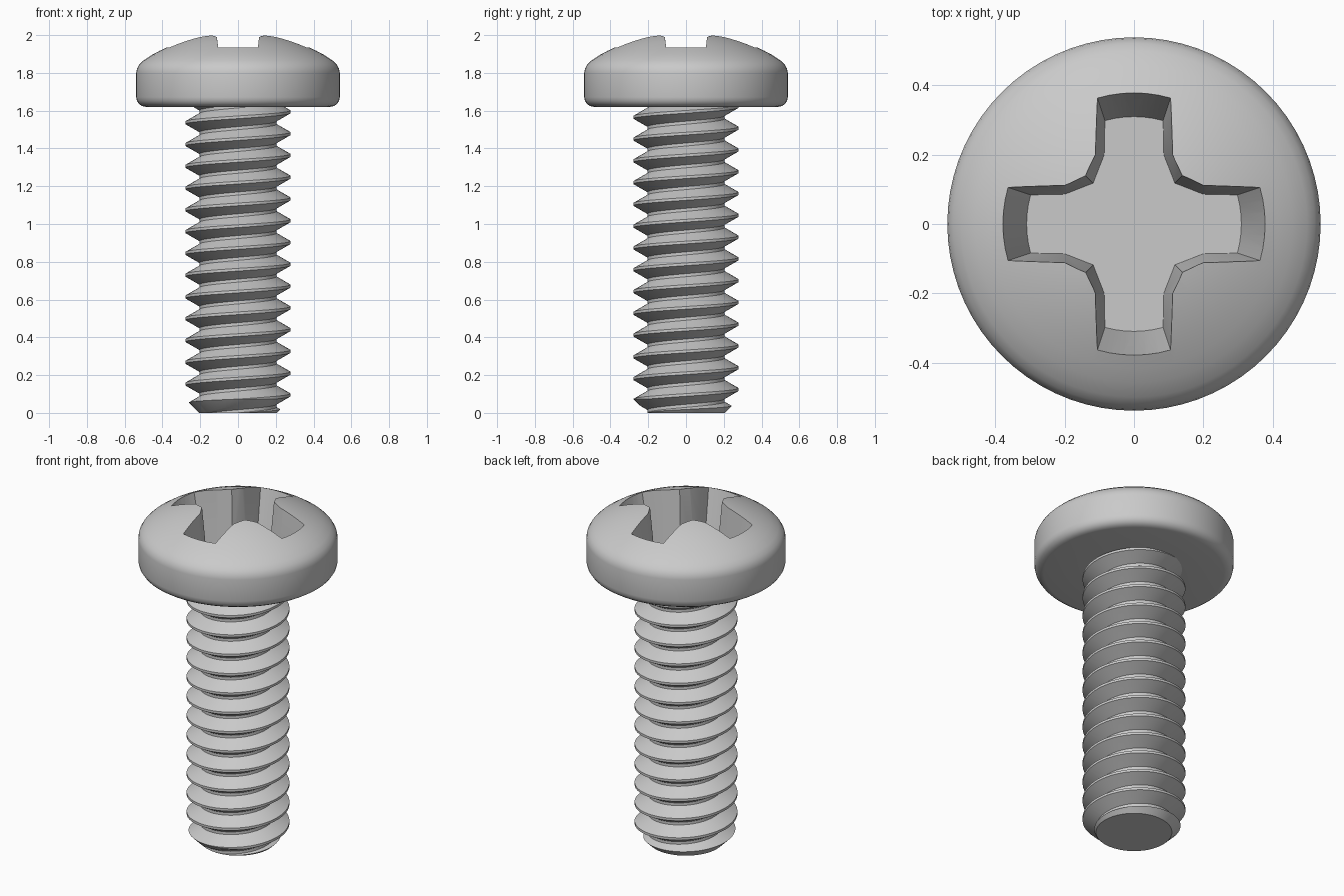
import bpy, bmesh, math

if "Cube" in bpy.data.objects:
    bpy.data.objects.remove(bpy.data.objects["Cube"])

steel = bpy.data.materials.new("grey_steel")
steel.diffuse_color = (0.59, 0.59, 0.59, 1)
steel.use_nodes = True
steel.node_tree.nodes["Principled BSDF"].inputs["Base Color"].default_value = steel.diffuse_color


def finish(bm, name):
    bmesh.ops.recalc_face_normals(bm, faces=bm.faces[:])
    mesh = bpy.data.meshes.new(name)
    bm.to_mesh(mesh)
    bm.free()
    ob = bpy.data.objects.new(name, mesh)
    bpy.context.collection.objects.link(ob)
    mesh.materials.append(steel)
    return ob


def activate(ob):
    bpy.ops.object.select_all(action='DESELECT')
    ob.select_set(True)
    bpy.context.view_layer.objects.active = ob


def boolean(ob, tool, operation):
    mod = ob.modifiers.new("cut", 'BOOLEAN')
    mod.operation = operation
    mod.solver = 'EXACT'
    mod.object = tool
    activate(ob)
    bpy.ops.object.modifier_apply(modifier=mod.name)
    bpy.data.objects.remove(tool)


def drop_faces(ob, test):
    bm = bmesh.new()
    bm.from_mesh(ob.data)
    bmesh.ops.delete(bm, geom=[f for f in bm.faces if test(f)], context='FACES')
    bm.to_mesh(ob.data)
    bm.free()


# Closed solid turned around z from (radius, height) points
def lathe(name, profile, segments=72):
    bm = bmesh.new()
    rings = []
    for r, z in profile:
        rings.append([bm.verts.new((r * math.cos(a), r * math.sin(a), z))
                      for a in (2 * math.pi * j / segments for j in range(segments))])
    for lo, hi in zip(rings, rings[1:]):
        for j in range(segments):
            k = (j + 1) % segments
            bm.faces.new((lo[j], lo[k], hi[k], hi[j]))
    bm.faces.new(rings[0])
    bm.faces.new(rings[-1])
    return finish(bm, name)


# Tapered cross recess: one quarter outline turned four times and lofted
def recess_cutter():
    def outline(tip, half, corner):
        a = math.asin(half / tip)
        quarter = [(tip * math.cos(t * a / 3), tip * math.sin(t * a / 3))
                   for t in range(-3, 4)]
        quarter += [(0.20, half + 0.002), (corner, corner), (half + 0.002, 0.20)]
        points = []
        for q in range(4):
            c, s = round(math.cos(q * math.pi / 2)), round(math.sin(q * math.pi / 2))
            points += [(c * x - s * y, s * x + c * y) for x, y in quarter]
        return points

    floor, rim, top = 1.65, 1.94, 2.08
    low, high = outline(0.31, 0.084, 0.118), outline(0.38, 0.106, 0.136)
    t = (top - floor) / (rim - floor)
    bm = bmesh.new()
    a = [bm.verts.new((x, y, floor)) for x, y in low]
    b = [bm.verts.new((x + (u - x) * t, y + (v - y) * t, top))
         for (x, y), (u, v) in zip(low, high)]
    n = len(a)
    for j in range(n):
        k = (j + 1) % n
        bm.faces.new((a[j], a[k], b[k], b[j]))
    bm.faces.new(a)
    bm.faces.new(b)
    return finish(bm, "recess_cutter")


# Endless right-handed thread, trimmed flat at both ends and capped
def thread_solid(segments=60):
    root, crest, pitch, phase = 0.204, 0.278, 0.1153, 0.095
    section = [(-0.43, root), (-0.062, crest), (0.062, crest), (0.43, root)]
    bm = bmesh.new()
    columns = []
    for j in range(segments):
        a = 2 * math.pi * j / segments
        columns.append([bm.verts.new((r * math.cos(a), r * math.sin(a),
                                      phase + pitch * (turn + offset + j / segments)))
                        for turn in range(-5, 19) for offset, r in section])
    n = len(columns[0])
    for j in range(segments):
        # the last column joins the first one a full turn higher
        shift = len(section) if j == segments - 1 else 0
        one, two = columns[j], columns[(j + 1) % segments]
        for i in range(n - 1 - shift):
            bm.faces.new((one[i], two[i + shift], two[i + 1 + shift], one[i + 1]))
    for z, direction in ((-0.1, -1), (1.7, 1)):
        bmesh.ops.bisect_plane(bm, geom=bm.verts[:] + bm.edges[:] + bm.faces[:],
                               dist=1e-6, plane_co=(0, 0, z),
                               plane_no=(0, 0, direction), clear_outer=True)
    bmesh.ops.holes_fill(bm, edges=[e for e in bm.edges if e.is_boundary], sides=0)
    bmesh.ops.triangulate(bm, faces=bm.faces[:])
    return finish(bm, "threaded_shaft")


# Pan head: flat underside, rounded rim and shallow dome
profile = [(0.19, 1.62), (0.487, 1.62), (0.507, 1.624), (0.524, 1.635),
           (0.535, 1.652), (0.539, 1.672), (0.539, 1.80), (0.535, 1.822),
           (0.522, 1.845), (0.50, 1.866)]
profile += [(r, 2.022 - 0.61 * r * r) for r in (0.5 * (1 - i / 12) for i in range(1, 12))]
head = lathe("pan_head", profile)
boolean(head, recess_cutter(), 'DIFFERENCE')
# the underside stays open where the shaft joins it
drop_faces(head, lambda f: f.normal.z < -0.99 and max(v.co.xy.length for v in f.verts) < 0.2)
activate(head)
bpy.ops.object.shade_smooth_by_angle(angle=math.radians(28))

# Shaft: thread trimmed to length with a chamfered lower end
shaft = thread_solid()
envelope = lathe("shaft_envelope", [(0.205, 0), (0.29, 0.085), (0.29, 1.625)], 64)
boolean(shaft, envelope, 'INTERSECT')
drop_faces(shaft, lambda f: f.normal.z > 0.99 and f.calc_center_median().z > 1.62)
activate(shaft)
bpy.ops.object.shade_smooth_by_angle(angle=math.radians(30))
